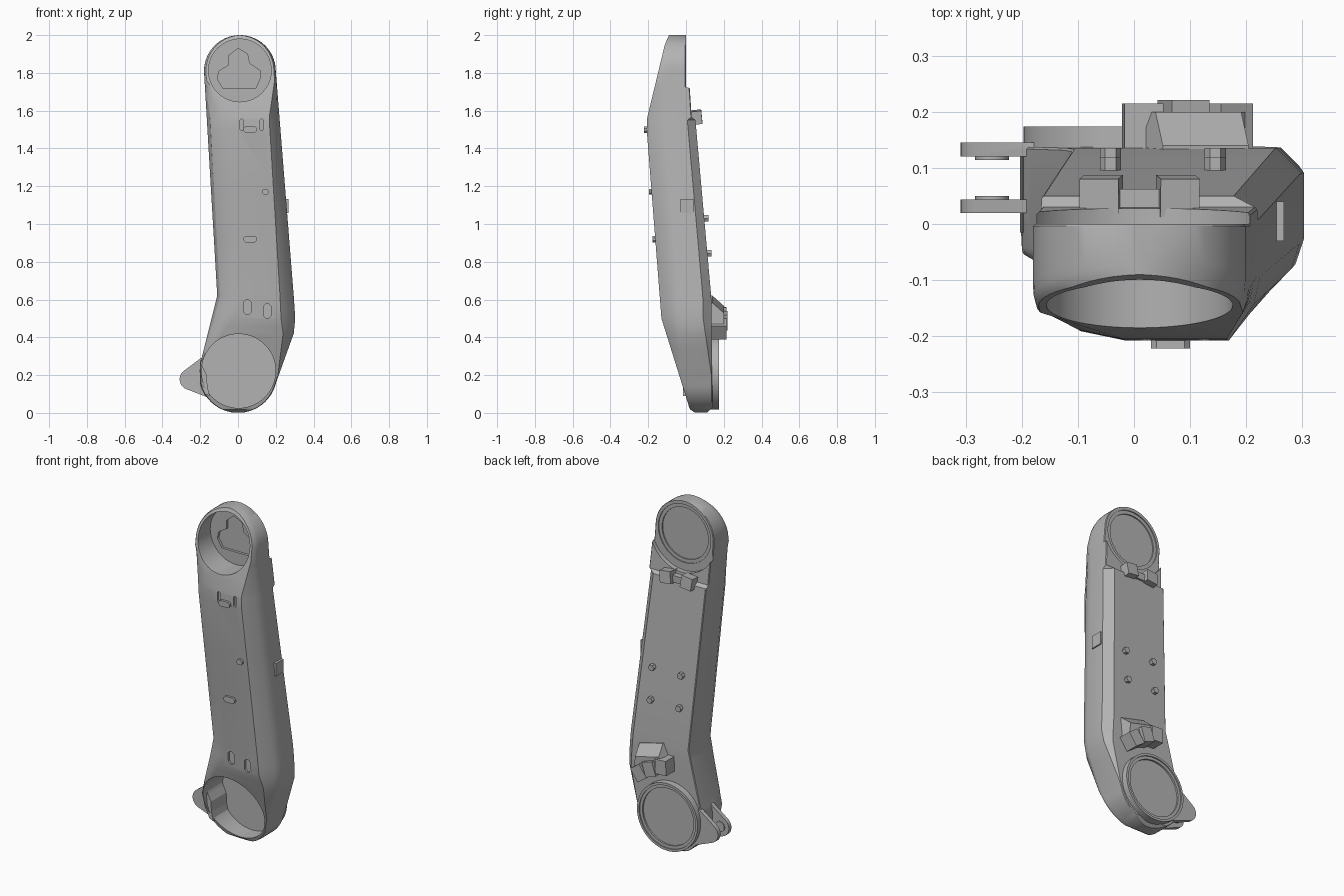
import bpy, bmesh, math
from mathutils import Matrix, Vector

cube = bpy.data.objects.get("Cube")
if cube:
    bpy.data.objects.remove(cube, do_unlink=True)

grey = bpy.data.materials.new("plain grey")
grey.use_nodes = True
colour = (0.45, 0.45, 0.45, 1)
grey.diffuse_color = colour
grey.node_tree.nodes["Principled BSDF"].inputs["Base Color"].default_value = colour

TOP = (0.01, 1.81)
LOW = (0.0, 0.207)
R_TOP, R_LOW = 0.19, 0.207


def finish(name, bm):
    bmesh.ops.recalc_face_normals(bm, faces=bm.faces[:])
    mesh = bpy.data.meshes.new(name)
    bm.to_mesh(mesh)
    bm.free()
    mesh.materials.append(grey)
    ob = bpy.data.objects.new(name, mesh)
    bpy.context.collection.objects.link(ob)
    return ob


def skin(name, rings):
    """Closed solid through a list of equal-length point rings."""
    bm = bmesh.new()
    rows = [[bm.verts.new(p) for p in ring] for ring in rings]
    n = len(rows[0])
    for a, b in zip(rows, rows[1:]):
        for i in range(n):
            j = (i + 1) % n
            bm.faces.new((a[i], a[j], b[j], b[i]))
    bm.faces.new(rows[0])
    bm.faces.new(rows[-1])
    return finish(name, bm)


def prism(name, outline, y0, y1):
    """Extrude an x-z outline from y0 to y1."""
    return skin(name, [[(x, y, z) for x, z in outline] for y in (y0, y1)])


def circle(centre, r, n=64, start=0.0, sweep=math.tau):
    return [(centre[0] + r * math.cos(start + sweep * i / n),
             centre[1] + r * math.sin(start + sweep * i / n)) for i in range(n)]


def box(name, centre, size, tilt=0.0, turn=0.0):
    """Box tilted about x, then turned about y."""
    bm = bmesh.new()
    m = (Matrix.Translation(centre) @ Matrix.Rotation(turn, 4, 'Y')
         @ Matrix.Rotation(tilt, 4, 'X') @ Matrix.Diagonal((*size, 1)))
    bmesh.ops.create_cube(bm, size=1, matrix=m)
    return finish(name, bm)


def boolean(target, cutter, mode='DIFFERENCE'):
    mod = target.modifiers.new("cut", 'BOOLEAN')
    mod.operation, mod.solver, mod.object = mode, 'EXACT', cutter
    bpy.context.view_layer.objects.active = target
    bpy.ops.object.modifier_apply(modifier=mod.name)
    bpy.data.objects.remove(cutter, do_unlink=True)


def smooth(ob):
    bpy.ops.object.select_all(action='DESELECT')
    ob.select_set(True)
    bpy.context.view_layer.objects.active = ob
    bpy.ops.object.shade_smooth_by_angle(angle=math.radians(28))


def along(keys, z):
    """Piecewise linear value at height z."""
    if z <= keys[0][0]:
        return keys[0][1]
    for (z0, v0), (z1, v1) in zip(keys, keys[1:]):
        if z <= z1:
            return v0 + (v1 - v0) * (z - z0) / (z1 - z0)
    return keys[-1][1]


# Arm silhouette and depth, as values against height
LEFT = [(.16, -.2016), (.26, -.2), (.62, -.11), (1.81, -.18)]
RIGHT = [(.16, .2016), (.42, .295), (.5, .303), (.62, .295), (1.81, .2)]
FRONT = [(0, .05), (.02, .02), (.5, -.13), (1.5, -.208), (1.56, -.206), (1.95, -.112), (2, -.09)]
BACK = [(0, .11), (.03, .14), (.6, .135), (1.55, .05), (1.565, .03), (1.72, .02), (1.725, 0)]
CUT_R = [(.2, .005), (.5, .075), (1.56, .055), (1.76, .01)]
CUT_RY = [(.2, .015), (.5, .09), (1.56, .1), (1.76, .035)]
CUT_L = [(.28, .005), (.5, .115), (1.56, .15), (1.76, .01)]
CUT_LY = [(.28, .015), (.5, .09), (1.56, .085), (1.76, .035)]
CUT_B = [(.2, .004), (.5, .045), (1.55, .043), (1.565, .004)]


def side(keys, sign, z):
    if z < LOW[1] - 0.047:
        return LOW[0] + sign * math.sqrt(R_LOW ** 2 - (z - LOW[1]) ** 2)
    if z > TOP[1]:
        return TOP[0] + sign * math.sqrt(R_TOP ** 2 - (z - TOP[1]) ** 2)
    return along(keys, z)


def section(z):
    l, r = side(LEFT, -1, z), side(RIGHT, 1, z)
    f, b = along(FRONT, z), along(BACK, z)
    lx, ly, rx, ry, c = (along(k, z) for k in (CUT_L, CUT_LY, CUT_R, CUT_RY, CUT_B))
    pts = [(l + lx, f), (r - rx, f), (r - rx * .2, f + ry * .65), (r, f + ry * 1.15),
           (r, b - c), (r - c, b), (l + .004, b), (l, b - .004), (l, f + ly),
           (l + lx * .12, f + ly * .55), (l + lx * .45, f + ly * .2)]
    return [(x, y, z) for x, y in pts]


steps = [math.radians(5 + 6.5 * i) for i in range(13)]
levels = {round(LOW[1] - R_LOW * math.cos(a), 4) for a in steps if R_LOW * math.cos(a) > .05}
levels |= {round(TOP[1] + R_TOP * math.cos(a), 4) for a in steps}
levels |= {.16, .2, .26, .34, .42, .46, .5, .56, .62, .9, 1.2, 1.5, 1.55, 1.565, 1.64, 1.7, 1.72, 1.725, 1.76, 1.81}
arm = skin("arm_shell", [section(z) for z in sorted(levels)])

# Paired side lugs with inner bosses
tip = (-.253, .178)
lug = circle(tip, .056, 14, math.radians(125), math.radians(135)) + [(-.13, .07), (-.13, .31), (-.19, .295)]
for y0, y1, b0, b1 in ((.02, .044, .04, .05), (.12, .145, .114, .125)):
    boolean(arm, prism("side_lug", lug, y0, y1), 'UNION')
    smooth(prism("lug_boss", circle(tip, .03, 20), b0, b1))

# Rear joint ring, then bores, stepped recesses and slots
boolean(arm, prism("rear_ring", circle((0, .214), .197), .1, .174), 'UNION')
boolean(arm, prism("rear_ring_step", circle((0, .214), .183), .167, .3))
boolean(arm, prism("rear_ring_recess", circle((0, .214), .166), .157, .3))
boolean(arm, prism("lower_bore", circle((.003, .222), .196), -.3, .126))
boolean(arm, prism("upper_clearance", circle(TOP, .215), 0, .2))
boolean(arm, prism("upper_bore", circle((.01, 1.813), .166), -.4, -.035))
boolean(arm, prism("upper_rear_step", circle(TOP, .17), -.006, .1))
boolean(arm, prism("upper_rear_recess", circle(TOP, .15), -.013, .1))
lobes = [(-.05, 1.89), (0, 1.93), (.05, 1.9), (.06, 1.85), (.12, 1.81), (.12, 1.78),
         (.095, 1.72), (-.08, 1.72), (-.11, 1.77), (-.1, 1.81), (-.05, 1.84)]
boolean(arm, prism("lobed_pocket", lobes, -.2, -.02))


def slot(x, z, w, h):
    c = min(w, h) * .3
    w, h = w / 2, h / 2
    return [(x - w, z - h + c), (x - w + c, z - h), (x + w - c, z - h), (x + w, z - h + c),
            (x + w, z + h - c), (x + w - c, z + h), (x - w + c, z + h), (x - w, z + h - c)]


for x, z in ((.05, .56), (.155, .54)):
    boolean(arm, prism("front_slot", slot(x, z, .04, .075), -.3, along(FRONT, z) + .015))
for x in (.02, .125):
    boolean(arm, prism("latch_slot", slot(x, 1.525, .018, .06), -.3, -.195))
smooth(arm)

# Thickened wall inside the lower bore
prism("bore_rib", [(-.2, .28), (-.185, .24), (-.165, .2), (-.162, .14), (-.15, .09),
                   (-.175, .1), (-.197, .15), (-.203, .22)], -.015, .13)

# Front studs
for name, x, z, w, h in (("small_stud", .145, 1.17, .034, .03), ("middle_stud", .065, .92, .07, .034),
                         ("upper_stud", .065, 1.5, .07, .034)):
    y = along(FRONT, z)
    prism(name, slot(x, z, w, h), y - .014, y + .03)

# Side plate
box("side_plate", (.245, .005, 1.095), (.045, .07, .075))

# Four rear bolts
for x in (-.042, .145):
    for z in (.845, 1.03):
        prism("rear_bolt", circle((x, z), .019, 6), along(BACK, z) - .03, along(BACK, z) + .022)

# Upper rear clips
for x, turn in ((-.058, -.12), (.078, .12)):
    box("upper_clip", (x, .05, 1.565), (.07, .068, .07), .1, turn)
box("upper_clip_bridge", (.01, .04, 1.56), (.07, .045, .04))

# Lower rear hood with three fanned clips
turn = Matrix.Translation((.1, 0, .49)) @ Matrix.Rotation(math.radians(14), 4, 'Y')
profile = [(.1, .115), (.14, .115), (.2, .06), (.2, -.01), (.1, -.01)]
skin("lower_hood", [[turn @ Vector((x * (1 - .25 * (z > .05)), y, z)) for y, z in profile]
                    for x in (-.105, .105)])
for deg, reach, depth in ((3, .3, .1), (18, .285, .112), (35, .278, .1)):
    a = math.radians(deg)
    box("lower_clip", (reach * math.sin(a), .165, .217 + reach * math.cos(a)),
        (.07, depth, .085), 0, a)
